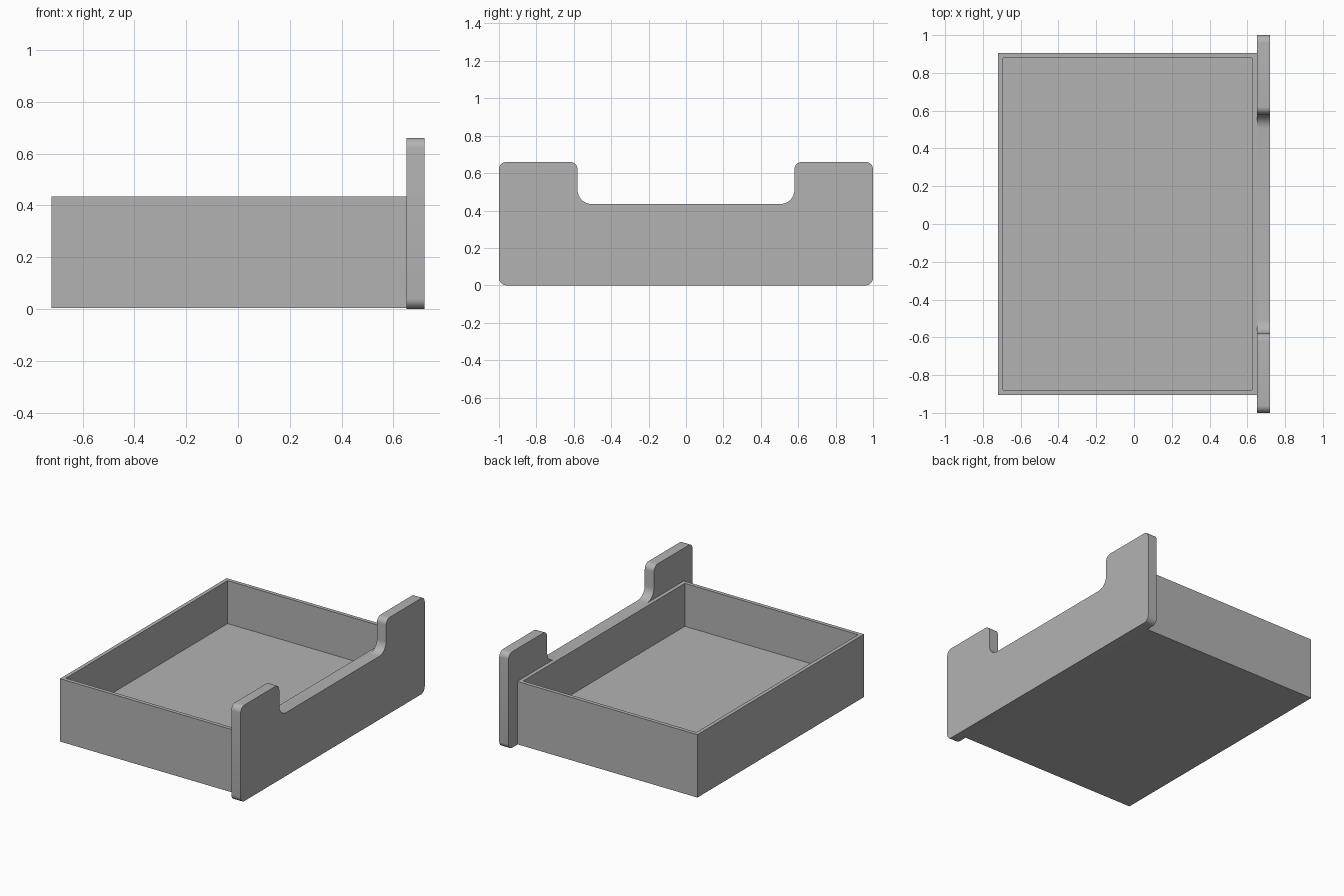
import bpy, bmesh, math
from mathutils import Vector

cube = bpy.data.objects.get("Cube")
if cube:
    bpy.data.objects.remove(cube, do_unlink=True)

grey = bpy.data.materials.new("plain_grey")
grey.use_nodes = True
colour = (0.45, 0.45, 0.45, 1)
grey.diffuse_color = colour
grey.node_tree.nodes["Principled BSDF"].inputs["Base Color"].default_value = colour

# Shared dimensions
BACK, PANEL_X, FRONT = -0.72, 0.65, 0.72
HALF_W, RIM, BASE = 0.904, 0.435, 0.003
WALL, FLOOR = 0.037, 0.14


def finish(bm, name):
    bmesh.ops.recalc_face_normals(bm, faces=bm.faces)
    mesh = bpy.data.meshes.new(name)
    bm.to_mesh(mesh)
    bm.free()
    mesh.materials.append(grey)
    obj = bpy.data.objects.new(name, mesh)
    bpy.context.collection.objects.link(obj)
    return obj


def rounded(points, steps=8):
    """Replace each (y, z, radius) right-angle corner by an arc."""
    out = []
    for i, (y, z, r) in enumerate(points):
        p = Vector((y, z))
        a = (Vector(points[i - 1][:2]) - p).normalized() * r
        b = (Vector(points[(i + 1) % len(points)][:2]) - p).normalized() * r
        for k in range(steps + 1):
            t = math.pi / 2 * k / steps
            out.append(p + a * (1 - math.sin(t)) + b * (1 - math.cos(t)))
    return out


# Drawer tray: a box whose top is inset to the rim and pushed down to the floor
bm = bmesh.new()
bmesh.ops.create_cube(bm, size=1)
for v in bm.verts:
    v.co.x = BACK if v.co.x < 0 else PANEL_X
    v.co.y = math.copysign(HALF_W, v.co.y)
    v.co.z = BASE if v.co.z < 0 else RIM
top = max(bm.faces, key=lambda f: f.calc_center_median().z)
bmesh.ops.inset_region(bm, faces=[top], thickness=WALL)
hole = bmesh.ops.extrude_face_region(bm, geom=[top])
for v in [g for g in hole["geom"] if isinstance(g, bmesh.types.BMVert)]:
    v.co.z = FLOOR
bmesh.ops.delete(bm, geom=[top], context="FACES")
# the front end of the well runs right up to the panel
for v in bm.verts:
    if abs(v.co.x - (PANEL_X - WALL)) < 0.001:
        v.co.x = PANEL_X - 0.001
finish(bm, "drawer_tray")

# Front panel: rounded profile with a wide hand cutout, extruded in thickness
half = [(1, 0, 0.04), (1, 0.66, 0.04), (0.58, 0.66, 0.04), (0.58, RIM, 0.075)]
profile = half + [(-y, z, r) for y, z, r in reversed(half)]
bm = bmesh.new()
face = bm.faces.new([bm.verts.new((PANEL_X, p.x, p.y)) for p in rounded(profile)])
new = bmesh.ops.extrude_face_region(bm, geom=[face])["geom"]
bmesh.ops.translate(bm, vec=(FRONT - PANEL_X, 0, 0),
                    verts=[g for g in new if isinstance(g, bmesh.types.BMVert)])
panel = finish(bm, "front_panel")
bpy.ops.object.select_all(action="DESELECT")
panel.select_set(True)
bpy.context.view_layer.objects.active = panel
bpy.ops.object.shade_smooth_by_angle(angle=math.radians(30))
